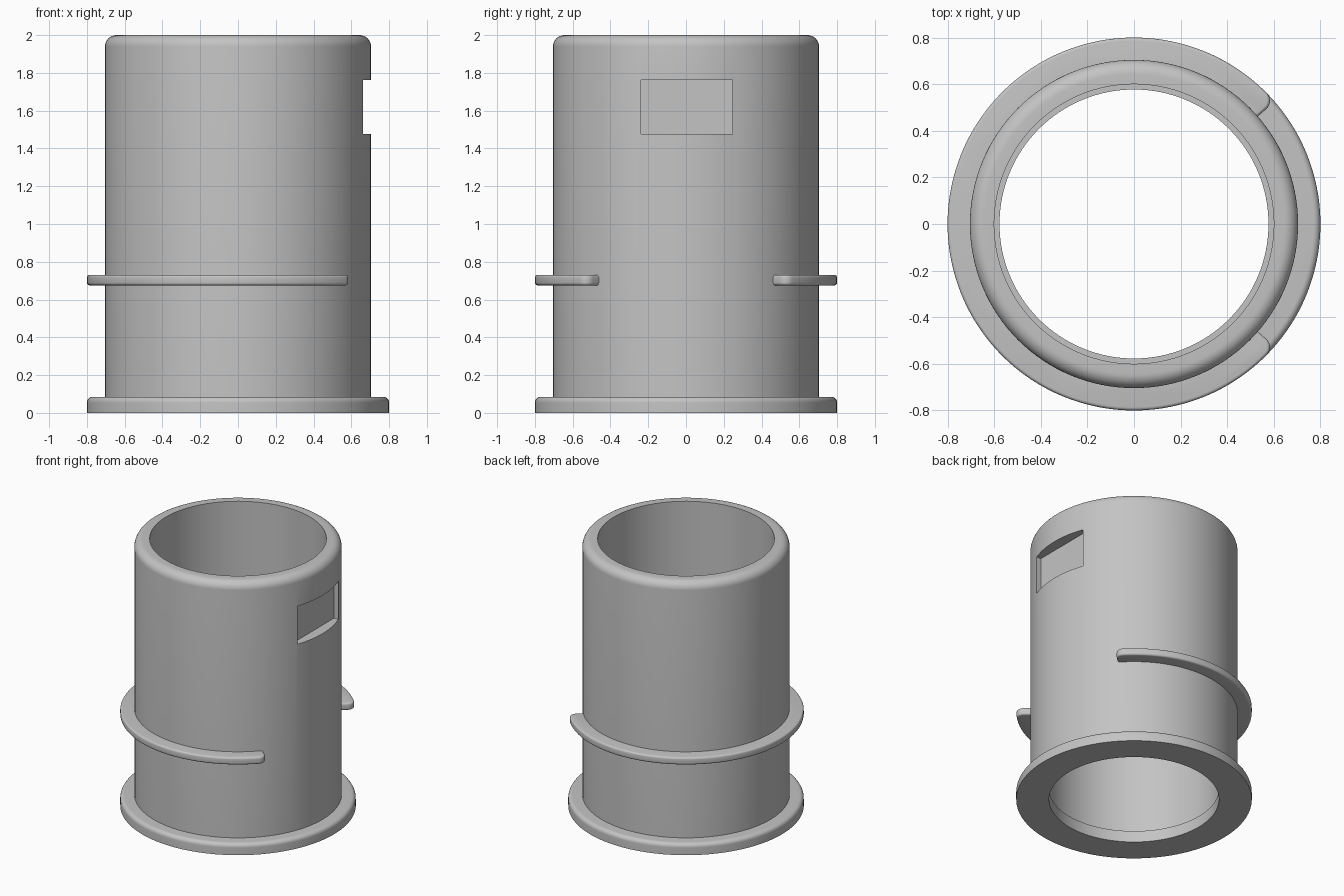
import bpy, bmesh, math

if "Cube" in bpy.data.objects:
    bpy.data.objects.remove(bpy.data.objects["Cube"], do_unlink=True)

SEGMENTS = 128
grey = bpy.data.materials.new("plain_grey")
grey.use_nodes = True
colour = (0.55, 0.55, 0.55, 1)
grey.diffuse_color = colour
grey.node_tree.nodes["Principled BSDF"].inputs["Base Color"].default_value = colour


def finish(name, bm):
    bmesh.ops.recalc_face_normals(bm, faces=bm.faces)
    mesh = bpy.data.meshes.new(name)
    bm.to_mesh(mesh)
    bm.free()
    obj = bpy.data.objects.new(name, mesh)
    mesh.materials.append(grey)
    bpy.context.collection.objects.link(obj)
    return obj


def select(obj):
    bpy.ops.object.select_all(action='DESELECT')
    obj.select_set(True)
    bpy.context.view_layer.objects.active = obj


def apply_and_smooth(obj):
    select(obj)
    for mod in list(obj.modifiers):
        bpy.ops.object.modifier_apply(modifier=mod.name)
    bpy.ops.object.shade_smooth_by_angle(angle=math.radians(30))


def revolved_tube(name, outer, inner, bottom, top, fillet, steps=8):
    """Hollow ring with a rounded outer top edge."""
    profile = [(inner, bottom), (outer, bottom)]
    for i in range(steps + 1):
        a = math.pi / 2 * i / steps
        profile.append((outer - fillet + fillet * math.cos(a),
                        top - fillet + fillet * math.sin(a)))
    profile.append((inner, top))
    bm = bmesh.new()
    rings = []
    for s in range(SEGMENTS):
        a = math.tau * s / SEGMENTS
        rings.append([bm.verts.new((r * math.cos(a), r * math.sin(a), z)) for r, z in profile])
    n = len(profile)
    for s in range(SEGMENTS):
        here, there = rings[s], rings[(s + 1) % SEGMENTS]
        for i in range(n):
            j = (i + 1) % n
            bm.faces.new((here[i], there[i], there[j], here[j]))
    return finish(name, bm)


# Base flange with a slightly narrower bore
flange = revolved_tube("base_flange", 0.8, 0.577, 0, 0.085, 0.03)
apply_and_smooth(flange)

# Main sleeve with a flat-bottomed pocket on its left side
sleeve = revolved_tube("sleeve", 0.704, 0.6, 0.06, 2.0, 0.06)
bm = bmesh.new()
bmesh.ops.create_cube(bm, size=1)
cutter = finish("pocket_cutter", bm)
cutter.scale = (0.4, 0.485, 0.285)
cutter.location = (0.825, 0.003, 1.62)
cutter.hide_render = True
cut = sleeve.modifiers.new("pocket", 'BOOLEAN')
cut.operation = 'DIFFERENCE'
cut.solver = 'EXACT'
cut.object = cutter
bpy.context.view_layer.update()
apply_and_smooth(sleeve)
bpy.data.objects.remove(cutter, do_unlink=True)

# Open collar: an arc strip whose outer end corners are rounded
START = math.radians(41)
OUTER, INNER, CORNER = 0.8, 0.68, 0.05
STEPS = 96
turn = CORNER / OUTER


def polar(r, a):
    return (r * math.cos(a), r * math.sin(a))


corner = []
for i in range(1, 8):
    t = math.pi / 2 * i / 8
    corner.append((OUTER - CORNER + CORNER * math.sin(t), START + turn * (1 - math.cos(t))))
first, last = START + turn, math.tau - START - turn
outline = [polar(INNER, START), polar(OUTER - CORNER, START)]
outline += [polar(r, a) for r, a in corner]
outline += [polar(OUTER, first + (last - first) * i / STEPS) for i in range(STEPS + 1)]
outline += [polar(r, math.tau - a) for r, a in reversed(corner)]
outline += [polar(OUTER - CORNER, -START), polar(INNER, -START)]
outline += [polar(INNER, math.tau - START - (math.tau - 2 * START) * i / STEPS)
            for i in range(1, STEPS)]

bm = bmesh.new()
face = bm.faces.new([bm.verts.new((x, y, 0.675)) for x, y in outline])
top = bmesh.ops.extrude_face_region(bm, geom=[face])
bmesh.ops.translate(bm, vec=(0, 0, 0.055),
                    verts=[v for v in top["geom"] if isinstance(v, bmesh.types.BMVert)])
# Soften the rims on the outside and ends only
rims = [e for e in bm.edges
        if abs(e.verts[0].co.z - e.verts[1].co.z) < 0.001
        and max(v.co.xy.length for v in e.verts) > INNER + 0.01]
bmesh.ops.bevel(bm, geom=rims, offset=0.014, segments=4, profile=0.5, affect='EDGES')
collar = finish("open_collar", bm)
apply_and_smooth(collar)
